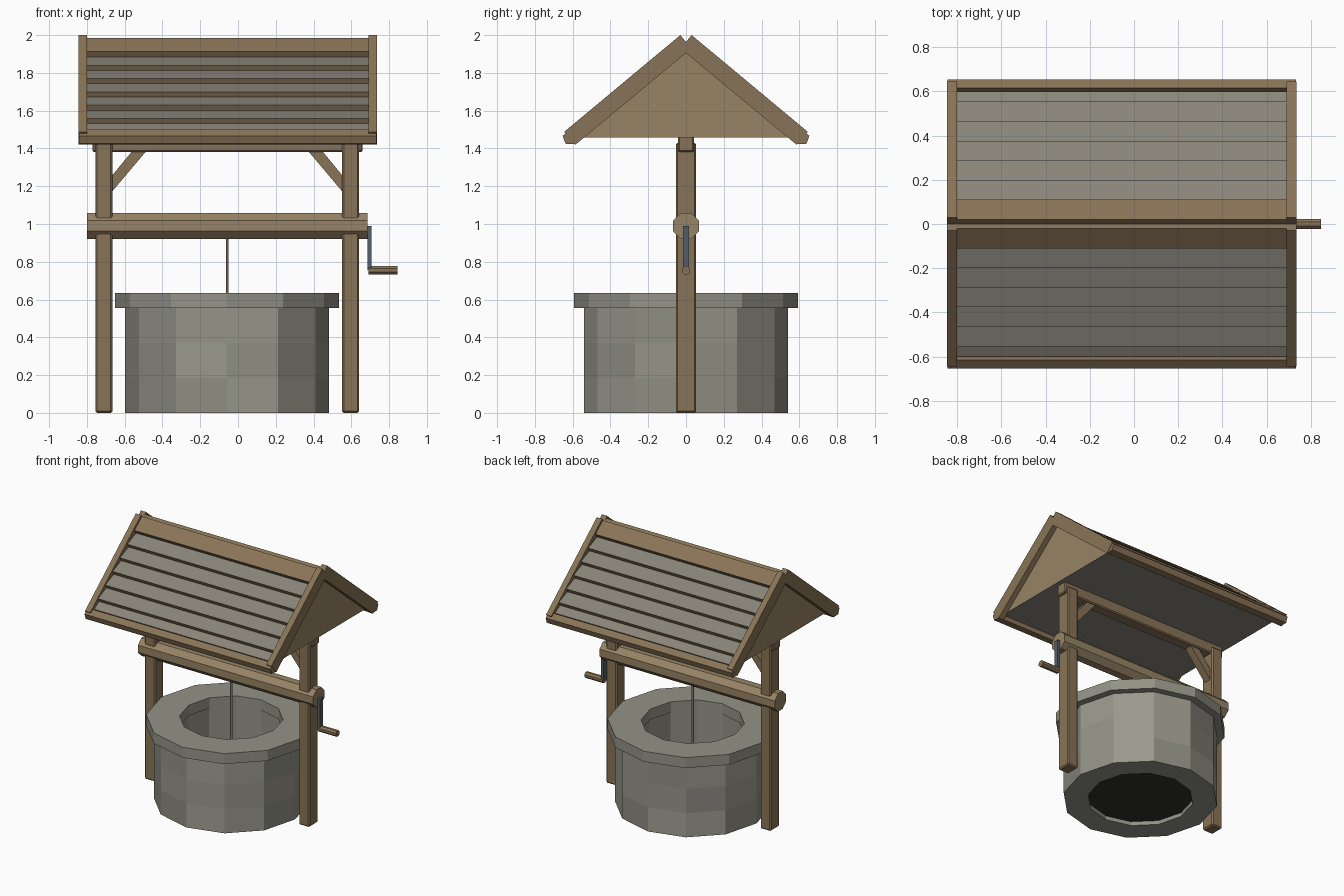
import bpy, bmesh, random
from math import cos, sin, pi, hypot
from mathutils import Vector

if "Cube" in bpy.data.objects:
    bpy.data.objects.remove(bpy.data.objects["Cube"])

random.seed(4)
CX = -0.057  # centre line of the well


def mat(name, r, g, b):
    m = bpy.data.materials.new(name)
    m.diffuse_color = (r, g, b, 1)
    m.use_nodes = True
    m.node_tree.nodes["Principled BSDF"].inputs["Base Color"].default_value = m.diffuse_color
    return m


WOOD = mat("wood", 0.25, 0.175, 0.095)
PALE = mat("pale_wood", 0.31, 0.23, 0.13)
SHINGLE = mat("shingle", 0.25, 0.235, 0.195)
METAL = mat("metal", 0.09, 0.115, 0.135)
ROPE = mat("rope", 0.33, 0.29, 0.21)
WATER = mat("dark_water", 0.03, 0.028, 0.022)
STONES = [mat(f"stone_{i}", v, v * 0.98, v * 0.82)
          for i, v in enumerate((0.27, 0.295, 0.32, 0.35))]


def finish(name, bm, mats, bevel=0):
    bmesh.ops.recalc_face_normals(bm, faces=bm.faces)
    me = bpy.data.meshes.new(name)
    bm.to_mesh(me)
    bm.free()
    for m in mats:
        me.materials.append(m)
    ob = bpy.data.objects.new(name, me)
    bpy.context.collection.objects.link(ob)
    if bevel:
        mod = ob.modifiers.new("bevel", "BEVEL")
        mod.width, mod.segments = bevel, 1
    return ob


def prism(name, pts, a, b, axis, m, bevel=0):
    """Extrude a 2D profile along x (pts = y,z) or y (pts = x,z)."""
    bm = bmesh.new()
    place = (lambda p, d: (d, p[0], p[1])) if axis == "x" else (lambda p, d: (p[0], d, p[1]))
    r0 = [bm.verts.new(place(p, a)) for p in pts]
    r1 = [bm.verts.new(place(p, b)) for p in pts]
    bm.faces.new(r0)
    bm.faces.new(r1)
    for i in range(len(pts)):
        j = (i + 1) % len(pts)
        bm.faces.new((r0[i], r0[j], r1[j], r1[i]))
    return finish(name, bm, [m], bevel)


def box(name, x, y, z, m, bevel=0):
    return prism(name, [(y[0], z[0]), (y[1], z[0]), (y[1], z[1]), (y[0], z[1])],
                 x[0], x[1], "x", m, bevel)


def ngon(r, n, cy=0, cz=0):
    return [(cy + r * cos(2 * pi * (i + .5) / n), cz + r * sin(2 * pi * (i + .5) / n))
            for i in range(n)]


def ring(name, profile, n=12):
    """Revolve a closed (radius, z) profile, with mixed stone colours."""
    bm = bmesh.new()
    rows = [[bm.verts.new((CX + r * cos(2 * pi * k / n), r * sin(2 * pi * k / n), z))
             for k in range(n)] for r, z in profile]
    for i in range(len(rows)):
        a, b = rows[i], rows[(i + 1) % len(rows)]
        for k in range(n):
            j = (k + 1) % n
            f = bm.faces.new((a[k], a[j], b[j], b[k]))
            if len(profile) > 4 and i < 3:
                f.material_index = random.randrange(4)
            else:
                f.material_index = 1
    return finish(name, bm, STONES)


# Stone wall, rim and water
ring("well_wall", [(.54, 0), (.54, .185), (.54, .37), (.54, .555), (.368, .555), (.368, 0)])
ring("well_rim", [(.593, .555), (.593, .635), (.36, .635), (.36, .555)])
bm = bmesh.new()
bm.faces.new([bm.verts.new((CX + .368 * cos(pi * k / 6), .368 * sin(pi * k / 6), .03))
              for k in range(12)])
finish("water", bm, [WATER])

# Posts and diagonal braces, mirrored about the well centre
for side, s in (("left", -1), ("right", 1)):
    x0, x1 = sorted((CX + s * .608, CX + s * .698))
    box(side + "_post", (x0, x1), (-.054, .054), (0, 1.43), WOOD, .009)
    prism(side + "_brace", [(CX + s * a, z) for a, z in
                            ((.615, 1.165), (.425, 1.39), (.5, 1.39), (.615, 1.25))],
          -.03, .03, "y", WOOD)

# Top beam
box("top_beam", (-.77, .66), (-.043, .043), (1.38, 1.47), WOOD, .008)

# Axle, rope and crank
prism("axle", ngon(.074, 8, 0, .99), -.80, .685, "x", PALE)
bm = bmesh.new()
bmesh.ops.create_cone(bm, cap_ends=True, segments=6, radius1=.009, radius2=.009, depth=.93)
bmesh.ops.translate(bm, verts=bm.verts, vec=Vector((CX, 0, .495)))
finish("rope", bm, [ROPE])
box("crank_arm", (.685, .708), (-.017, .017), (.755, .99), METAL)
prism("crank_handle", ngon(.024, 8, 0, .755), .69, .845, "x", WOOD)

# Roof body: stepped shingle rows over a flat underside
half = [(0, 1.93)]
for i in range(6):
    y, z = .108 + .089 * i, 1.91 - .0702 * i
    if i:
        half.append((y, z))
    half.append((y - .014, z - .027))
half += [(.598, 1.495), (.585, 1.458)]
profile = half + [(-y, z) for y, z in half[:0:-1]]
roof = prism("roof", profile, -.80, .695, "x", SHINGLE)
roof.data.materials.append(WOOD)
roof.data.materials.append(PALE)
for p in roof.data.polygons:
    if abs(p.normal.x) > .9:
        p.material_index = 2          # gable ends
    elif -.9 < p.normal.z < -.1:
        p.material_index = 1          # shingle butt edges

# Ridge boards, eave boards and barge boards on both slopes
for side, s in (("front", -1), ("back", 1)):
    def flip(pts):
        return [(s * y, z) for y, z in pts]
    prism(side + "_ridge_board", flip([(.02, 1.985), (.11, 1.912), (.092, 1.885), (0, 1.925), (0, 1.962)]),
          -.80, .69, "x", WOOD)
    prism(side + "_eave_board", flip([(.59, 1.468), (.615, 1.5), (.653, 1.467), (.638, 1.425), (.585, 1.422)]),
          -.843, .732, "x", WOOD)
    for end, a, b in (("left", -.845, -.80), ("right", .69, .735)):
        prism(f"{side}_{end}_barge_board",
              flip([(.03, 2.0), (0, 1.964), (0, 1.905), (.585, 1.42), (.645, 1.488)]),
              a, b, "x", WOOD)
